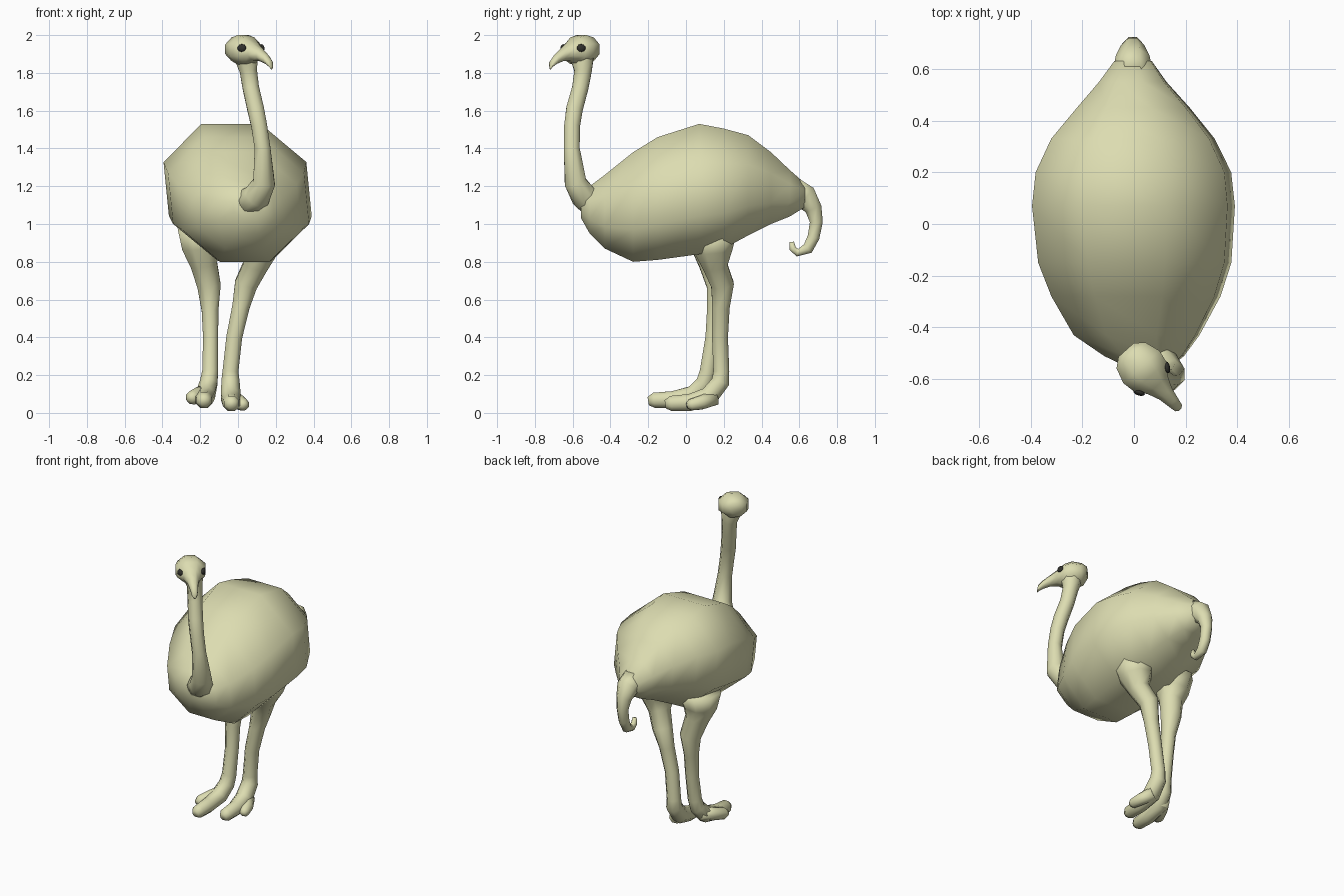
import bpy, bmesh, math
from mathutils import Vector, Matrix

SIDES = 8
X, Z = Vector((1, 0, 0)), Vector((0, 0, 1))


def material(name, rgb):
    m = bpy.data.materials.new(name)
    m.diffuse_color = (*rgb, 1)
    return m


SKIN = material("pale_straw", (0.72, 0.72, 0.44))
DARK = material("eye_dark", (0.03, 0.03, 0.025))


def finish(name, bm, mat):
    bmesh.ops.recalc_face_normals(bm, faces=bm.faces)
    for f in bm.faces:
        f.smooth = True
    me = bpy.data.meshes.new(name)
    bm.to_mesh(me)
    bm.free()
    me.materials.append(mat)
    ob = bpy.data.objects.new(name, me)
    bpy.context.collection.objects.link(ob)
    return ob


def ring(c, a, b, ra, rb):
    """Octagon with flats on its axes, so ra and rb are the flat distances."""
    k = 1 / math.cos(math.pi / SIDES)
    pts = []
    for i in range(SIDES):
        t = math.tau * (i + 0.5) / SIDES
        pts.append(c + a * (ra * k * math.cos(t)) + b * (rb * k * math.sin(t)))
    return pts


def skin(name, rings):
    """Closed surface through a row of rings."""
    bm = bmesh.new()
    rows = [[bm.verts.new(p) for p in r] for r in rings]
    for r, s in zip(rows, rows[1:]):
        for i in range(SIDES):
            j = (i + 1) % SIDES
            bm.faces.new((r[i], r[j], s[j], s[i]))
    bm.faces.new(rows[0])
    bm.faces.new(rows[-1])
    return finish(name, bm, SKIN)


def tube(name, path):
    """Limb along points given as x, y, z, radius."""
    pts = [Vector(p[:3]) for p in path]
    rings = []
    for i, p in enumerate(pts):
        a = (p - pts[i - 1]).normalized() if i else Vector()
        b = (pts[i + 1] - p).normalized() if i < len(pts) - 1 else Vector()
        t = (a + b).normalized()
        side = (X - t * X.dot(t)).normalized()
        rings.append(ring(p, side, t.cross(side), path[i][3], path[i][3]))
    return skin(name, rings)


# Body: y, bottom, top, half width, x centre; slightly sheared to one side
body = [(-0.555, 1.03, 1.15, .08, .05), (-0.51, .95, 1.20, .15, .03),
        (-0.43, .87, 1.26, .235, .0), (-0.28, .80, 1.38, .315, 0),
        (-0.15, .81, 1.46, .36, 0), (0.07, .84, 1.53, .378, 0),
        (0.20, .87, 1.505, .365, 0), (0.33, .94, 1.47, .305, 0),
        (0.45, 1.0, 1.38, .21, 0), (0.55, 1.04, 1.285, .125, -.005),
        (0.63, 1.09, 1.215, .07, -.005)]
rings = []
for y, lo, hi, w, x in body:
    pts = ring(Vector((x, y, (lo + hi) / 2)), X, Z, w, (hi - lo) / 2)
    for p in pts:
        p.x -= 0.1 * (p.z - 1.165)
    rings.append(pts)
skin("body", rings)

# Hooked tail
tube("tail", [(-.005, .57, 1.165, .08), (-.005, .635, 1.14, .065),
              (-.005, .675, 1.08, .045), (-.005, .69, 1.01, .034),
              (-.005, .675, .93, .032), (-.005, .645, .87, .03),
              (-.005, .59, .848, .02), (-.005, .565, .87, .018),
              (-.005, .56, .905, .012)])

# Neck
tube("neck", [(.03, -.46, 1.10, .085), (.10, -.54, 1.145, .068),
              (.138, -.585, 1.22, .058), (.13, -.605, 1.4, .042),
              (.112, -.603, 1.52, .042), (.093, -.59, 1.61, .044),
              (.068, -.56, 1.72, .043), (.055, -.545, 1.81, .046),
              (.045, -.55, 1.87, .06), (.04, -.555, 1.92, .06)])

# Head and curved beak, turned to one side: distance, height, half width, half height
F = Vector((.67, -.742, 0)).normalized()
S = F.cross(Z)
C = Vector((.035, -.56, 0))
head = [(-.098, 1.935, .04, .035), (-.07, 1.925, .075, .062),
        (-.01, 1.922, .094, .078), (.04, 1.917, .085, .07),
        (.085, 1.91, .052, .045), (.13, 1.895, .033, .032),
        (.175, 1.872, .024, .024), (.205, 1.848, .018, .018),
        (.213, 1.825, .008, .006)]
skin("head_and_beak", [ring(C + F * s + Z * z, S, Z, w, h) for s, z, w, h in head])

# Eyes
for sgn, side in ((-1, "left"), (1, "right")):
    n = (S * sgn * 0.85 + F * 0.5 + Z * 0.15).normalized()
    t = Z.cross(n).normalized()
    m = Matrix((t, n.cross(t), n)).transposed().to_4x4()
    m.translation = C + F * .058 + S * sgn * .073 + Z * 1.932
    bm = bmesh.new()
    bmesh.ops.create_uvsphere(bm, u_segments=10, v_segments=6, radius=1,
                              matrix=m @ Matrix.Diagonal((.024, .021, .011, 1)))
    finish(side + "_eye", bm, DARK)

# Legs, each running into its main toe
tube("right_leg", [(.12, .14, .96, .13), (.11, .145, .86, .10),
                   (.09, .155, .775, .065), (.042, .193, .68, .06),
                   (.015, .185, .56, .046), (-.02, .18, .4, .042),
                   (-.04, .187, .22, .042), (-.04, .183, .165, .048),
                   (-.038, .12, .085, .052), (-.035, .02, .055, .045),
                   (-.035, -.08, .05, .04), (-.035, -.11, .045, .022)])
tube("right_side_toe", [(-.03, .15, .08, .04), (.01, .08, .055, .037),
                        (.028, .025, .043, .03), (.032, .005, .04, .015)])
tube("left_leg", [(-.19, .13, .97, .13), (-.195, .13, .87, .10),
                  (-.18, .14, .785, .07), (-.153, .172, .67, .062),
                  (-.148, .155, .54, .044), (-.145, .143, .4, .04),
                  (-.147, .115, .22, .042), (-.155, .10, .16, .046),
                  (-.172, .04, .095, .05), (-.18, -.07, .07, .045),
                  (-.18, -.17, .067, .04), (-.18, -.2, .062, .022)])
tube("left_side_toe", [(-.165, .08, .11, .04), (-.21, .01, .095, .038),
                       (-.242, -.06, .08, .035), (-.25, -.085, .075, .018)])
